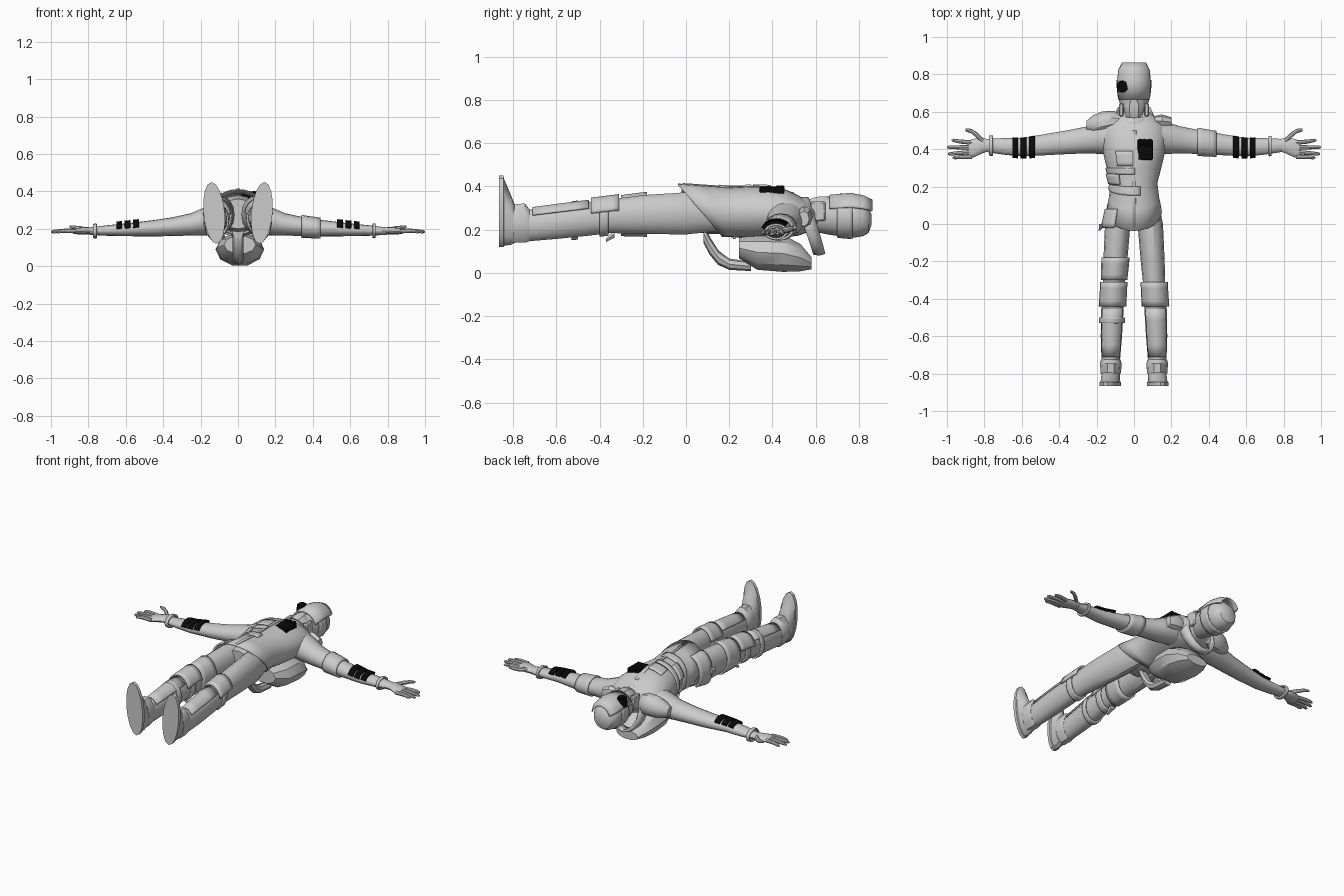
import bpy, bmesh, math
from mathutils import Vector


def material(name, v):
    m = bpy.data.materials.new(name)
    m.diffuse_color = (v, v, v, 1)
    return m


GREY = material("light grey", 0.6)
BLACK = material("black", 0.003)


def finish(name, bm, mat):
    bmesh.ops.recalc_face_normals(bm, faces=bm.faces)
    me = bpy.data.meshes.new(name)
    bm.to_mesh(me)
    bm.free()
    me.materials.append(mat)
    ob = bpy.data.objects.new(name, me)
    bpy.context.collection.objects.link(ob)
    return ob


def loft(name, rings, axis="y", s=1, n=16, arc=None, thick=0, caps=True, mat=GREY):
    """Skin ellipses (t, c, cz, r, rz, shear) set along an axis; s=-1 mirrors in x."""
    bm = bmesh.new()
    a0, a1 = arc or (0, 360)
    count = n + 1 if arc else n
    rows = []
    for t, c, cz, r, rz, *sh in rings:
        row = []
        for i in range(count):
            a = math.radians(a0 + (a1 - a0) * i / n)
            u, z = c + r * math.cos(a), rz * math.sin(a)
            w = t + (sh[0] if sh else 0) * z
            x, y = (u, w) if axis == "y" else (w, u)
            row.append(bm.verts.new((s * x, y, cz + z)))
        rows.append(row)
    for p, q in zip(rows, rows[1:]):
        for i in range(n):
            j = (i + 1) % count
            bm.faces.new((p[i], p[j], q[j], q[i]))
    if caps and not arc:
        bm.faces.new(rows[0])
        bm.faces.new(rows[-1])
    ob = finish(name, bm, mat)
    if thick:
        mod = ob.modifiers.new("thickness", "SOLIDIFY")
        mod.thickness, mod.offset = thick, 0
    return ob


def ring_at(rings, t, g):
    """Interpolate a body ring at t and grow it by g."""
    rs = sorted(tuple(r) + (0,) * (6 - len(r)) for r in rings)
    for a, b in zip(rs, rs[1:]):
        if a[0] <= t <= b[0]:
            f = (t - a[0]) / (b[0] - a[0])
            m = [p + (q - p) * f for p, q in zip(a, b)]
            return (t, m[1], m[2], m[3] + g, m[4] + g, m[5])


def wrap(name, rings, t0, t1, arc=None, g=0.008, axis="y", s=1, thick=0.01, mat=GREY):
    """Plate or cuff that follows a body part between t0 and t1."""
    rs = [ring_at(rings, t0 + (t1 - t0) * k / 4, g) for k in range(5)]
    return loft(name, rs, axis, s, 16, arc, thick, False, mat)


def box(name, loc, size, bevel=0.006, tilt=0, mat=GREY):
    bm = bmesh.new()
    bmesh.ops.create_cube(bm, size=1)
    bmesh.ops.scale(bm, vec=size, verts=bm.verts)
    ob = finish(name, bm, mat)
    ob.location = loc
    ob.rotation_euler.x = tilt
    mod = ob.modifiers.new("bevel", "BEVEL")
    mod.width, mod.segments = bevel, 1
    return ob


# Coat, with an open hem slanting from front to back
TORSO = [(0.065, 0, 0.29, 0.147, 0.12, -0.85), (0.14, 0, 0.285, 0.132, 0.117, -0.5),
         (0.22, 0, 0.28, 0.122, 0.113, -0.1), (0.30, 0, 0.28, 0.143, 0.118),
         (0.38, 0, 0.28, 0.162, 0.117), (0.46, 0, 0.275, 0.172, 0.108),
         (0.52, 0, 0.265, 0.165, 0.09), (0.56, 0, 0.26, 0.125, 0.07),
         (0.61, 0, 0.26, 0.06, 0.055)]
loft("coat", TORSO, n=24, caps=False, thick=0.006)
wrap("belt", TORSO, 0.185, 0.215, (75, 285), 0.006)
wrap("chest_strap", TORSO, 0.27, 0.30, (88, 240), 0.006)
wrap("chest_plate", TORSO, 0.31, 0.39, (92, 125), 0.006)
wrap("coat_front_edge", TORSO, 0.08, 0.50, (86, 93), 0.004, thick=0.006)
wrap("side_pouch", TORSO, 0.22, 0.27, (125, 165), 0.012, thick=0.02)
box("chest_pouch", (0.06, 0.397, 0.375), (0.082, 0.112, 0.05), mat=BLACK)
for k in range(3):
    box("pouch_flap", (0.034 + 0.026 * k, 0.435, 0.388), (0.02, 0.04, 0.03), 0.004, mat=BLACK)

# Legs, boots and leg armour
LEG = [(0.18, 0.06, 0.275, 0.055, 0.08), (0.0, 0.087, 0.275, 0.068, 0.1),
       (-0.2, 0.1, 0.27, 0.064, 0.092), (-0.35, 0.11, 0.262, 0.058, 0.08),
       (-0.45, 0.115, 0.25, 0.06, 0.08), (-0.6, 0.121, 0.233, 0.057, 0.078),
       (-0.72, 0.124, 0.22, 0.05, 0.075), (-0.8, 0.124, 0.215, 0.048, 0.075)]
FOOT = [(-0.865, 0.125, 0.285, 0.057, 0.165), (-0.845, 0.125, 0.285, 0.057, 0.165),
        (-0.842, 0.125, 0.28, 0.05, 0.155), (-0.81, 0.125, 0.245, 0.05, 0.115),
        (-0.79, 0.124, 0.225, 0.049, 0.085)]
CUFF = [(-0.80, 0.124, 0.23, 0.054, 0.093), (-0.745, 0.124, 0.23, 0.058, 0.095),
        (-0.725, 0.124, 0.22, 0.052, 0.078)]
loft("pelvis", [(0.0, 0, 0.28, 0.09, 0.08), (0.1, 0, 0.28, 0.115, 0.1),
                (0.2, 0, 0.28, 0.11, 0.1)])
for s, side in ((-1, "left"), (1, "right")):
    loft(side + "_leg", LEG, s=s, n=14)
    boot = loft(side + "_boot", FOOT, s=s)
    for v in boot.data.vertices:      # toes turn outwards
        v.co.x += s * 0.08 * (v.co.z - 0.25)
    loft(side + "_boot_cuff", CUFF, s=s, n=10)
    wrap(side + "_knee_pad", LEG, -0.44, -0.31, (15, 165), 0.012, s=s)
    wrap(side + "_knee_strap", LEG, -0.40, -0.36, None, 0.004, s=s)
    wrap(side + "_shin_plate", LEG, -0.71, -0.45, (35, 145), 0.004, s=s, thick=0.008)
wrap("left_thigh_band", LEG, -0.30, -0.18, None, 0.006, s=-1)
wrap("left_shin_band", LEG, -0.53, -0.50, None, 0.006, s=-1)
wrap("left_hip_guard", LEG, -0.02, 0.08, (-50, 80), 0.014, s=-1)
loft("left_hip_spike", [(-0.035, 0.185, 0.28, 0.004, 0.01), (0.0, 0.165, 0.28, 0.022, 0.035)],
     s=-1, n=6)
loft("left_knee_buckle", [(-0.37, 0.11, 0.15, 0.01, 0.008), (-0.33, 0.11, 0.18, 0.02, 0.02)],
     s=-1, n=6)

# Arms and hands
ARM = [(0.09, 0.465, 0.26, 0.09, 0.085), (0.17, 0.46, 0.242, 0.086, 0.077),
       (0.25, 0.45, 0.224, 0.072, 0.06), (0.35, 0.438, 0.212, 0.064, 0.05),
       (0.45, 0.427, 0.203, 0.058, 0.044), (0.60, 0.41, 0.195, 0.049, 0.034),
       (0.70, 0.415, 0.191, 0.044, 0.028), (0.79, 0.42, 0.188, 0.035, 0.02)]
PALM = [(0.775, 0.42, 0.188, 0.03, 0.018), (0.81, 0.42, 0.19, 0.042, 0.02),
        (0.86, 0.405, 0.188, 0.05, 0.017), (0.885, 0.4, 0.187, 0.046, 0.012)]
FINGERS = [(0.36, 0.355, 0.97), (0.385, 0.375, 0.995), (0.41, 0.41, 1.0), (0.435, 0.447, 0.975)]
for s, side in ((-1, "left"), (1, "right")):
    loft(side + "_arm", ARM, "x", s)
    loft(side + "_palm", PALM, "x", s, 12)
    for y0, y1, tip in FINGERS:
        loft(side + "_finger", [(0.865, y0, 0.188, 0.012, 0.012),
                                (0.93, (y0 + y1) / 2, 0.19, 0.011, 0.011),
                                (tip - 0.01, y1, 0.185, 0.009, 0.009),
                                (tip, y1, 0.184, 0.004, 0.004)], "x", s, 8)
    loft(side + "_thumb", [(0.80, 0.435, 0.192, 0.016, 0.014), (0.84, 0.475, 0.2, 0.016, 0.014),
                           (0.87, 0.497, 0.206, 0.012, 0.011), (0.90, 0.503, 0.21, 0.008, 0.007)],
         "x", s, 8)
    for x in (0.53, 0.575, 0.62):
        wrap(side + "_forearm_bar", ARM, x, x + 0.03, (35, 165), 0.007, "x", s, 0.016, BLACK)
wrap("right_elbow_guard", ARM, 0.34, 0.44, None, 0.006, "x")
wrap("left_bracelet", ARM, 0.755, 0.775, None, 0.012, "x", -1)
wrap("right_bracelet", ARM, 0.72, 0.735, None, 0.008, "x")

# Shoulder guards
loft("left_shoulder_guard", [(0.06, 0.55, 0.255, 0.035, 0.06), (0.11, 0.55, 0.26, 0.055, 0.068),
                             (0.17, 0.54, 0.255, 0.062, 0.065), (0.22, 0.53, 0.245, 0.05, 0.05),
                             (0.255, 0.525, 0.24, 0.025, 0.03)], "x", -1, 10)
loft("right_shoulder_guard", [(0.10, 0.55, 0.26, 0.025, 0.04), (0.15, 0.55, 0.26, 0.036, 0.05),
                              (0.20, 0.545, 0.25, 0.025, 0.035)], "x", 1, 8)

# Collar, head and helmet
loft("collar", [(0.545, 0, 0.215, 0.105, 0.125, -0.36), (0.575, 0, 0.215, 0.102, 0.128, -0.34),
                (0.605, 0, 0.22, 0.088, 0.125, -0.3)], thick=0.014, caps=False)
HEAD = [(0.56, 0, 0.26, 0.055, 0.06), (0.62, 0, 0.265, 0.068, 0.08),
        (0.66, 0, 0.265, 0.08, 0.088), (0.72, 0, 0.26, 0.084, 0.092),
        (0.78, 0, 0.255, 0.086, 0.092), (0.82, 0, 0.25, 0.078, 0.08),
        (0.845, 0, 0.245, 0.06, 0.06), (0.858, 0, 0.245, 0.025, 0.025)]
loft("head", HEAD, n=20)
wrap("helmet_band", HEAD, 0.70, 0.77, None, 0.004, thick=0.008)
loft("helmet_brim", [(0.665, 0, 0.265, 0.088, 0.092), (0.76, 0, 0.27, 0.091, 0.096),
                     (0.82, 0, 0.265, 0.087, 0.09), (0.862, 0, 0.26, 0.065, 0.075)],
     arc=(20, 160), thick=0.008)
loft("face_mask", [(0.555, 0, 0.315, 0.035, 0.022), (0.60, 0, 0.325, 0.05, 0.03),
                   (0.64, 0, 0.33, 0.048, 0.028), (0.675, 0, 0.34, 0.015, 0.015)], n=6)
for s in (-1, 1):
    box("cheek_guard", (s * 0.068, 0.61, 0.285), (0.025, 0.07, 0.09))

# Black eyepiece
for r, z, d in ((0.034, 0.335, 0.05), (0.024, 0.352, 0.03)):
    bm = bmesh.new()
    bmesh.ops.create_cone(bm, cap_ends=True, segments=12, radius1=r, radius2=r * 0.9, depth=d)
    finish("eyepiece", bm, BLACK).location = (-0.06, 0.735, z)

# Backpack and its hanging strap
loft("backpack", [(0.245, 0.01, 0.115, 0.085, 0.05), (0.33, 0.01, 0.095, 0.125, 0.085),
                  (0.45, 0.01, 0.09, 0.13, 0.09), (0.53, 0.01, 0.07, 0.11, 0.066),
                  (0.58, 0.01, 0.045, 0.075, 0.03)], n=10)
loft("back_strap", [(0.08, 0, 0.185, 0.03, 0.045), (0.11, 0, 0.125, 0.03, 0.042),
                    (0.15, 0, 0.07, 0.03, 0.034), (0.20, 0, 0.04, 0.03, 0.026),
                    (0.30, 0, 0.03, 0.03, 0.022)], n=8)

for ob in bpy.context.scene.objects:
    ob.select_set(True)
    bpy.context.view_layer.objects.active = ob
bpy.ops.object.shade_smooth_by_angle(angle=math.radians(35))
